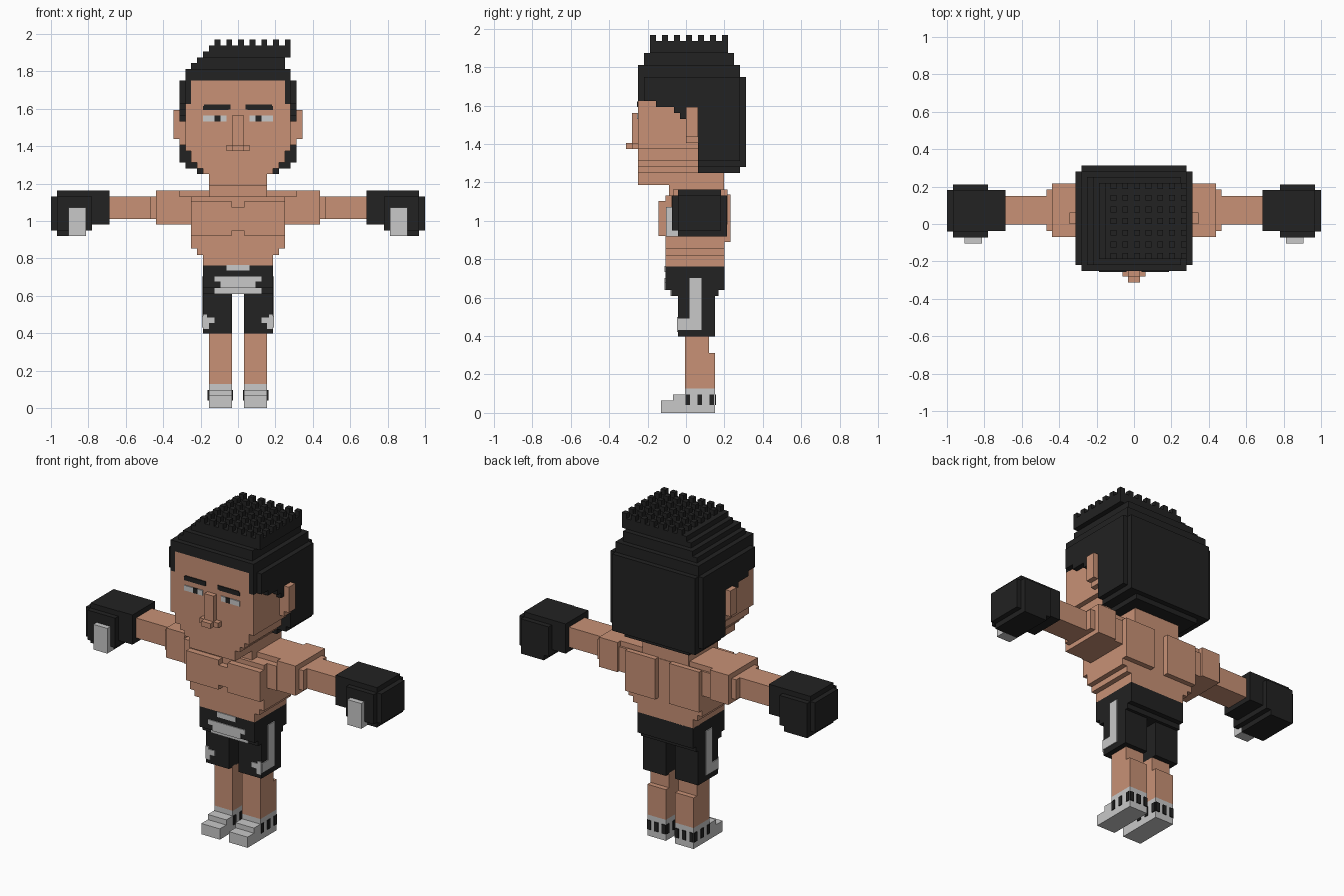
import bpy, bmesh
from mathutils import Matrix, Vector

if "Cube" in bpy.data.objects:
    bpy.data.objects.remove(bpy.data.objects["Cube"])

U = 1 / 32      # one block
T = 0.18        # painted plate thickness in blocks (under 0.006 units)


def material(name, r, g, b):
    m = bpy.data.materials.new(name)
    m.diffuse_color = (r, g, b, 1)
    m.use_nodes = True
    m.node_tree.nodes["Principled BSDF"].inputs["Base Color"].default_value = m.diffuse_color
    return m


SKIN = material("skin", 0.58, 0.285, 0.18)
BLACK = material("black", 0.016, 0.016, 0.016)
LIGHT = material("light_grey", 0.58, 0.58, 0.58)


def part(name, mat, boxes, mirror=False):
    """One object from boxes (x0, x1, y0, y1, z0, z1) in blocks; mirror repeats them at -x."""
    bm = bmesh.new()
    if mirror:
        boxes = boxes + [(-b[1], -b[0]) + tuple(b[2:]) for b in boxes]
    for x0, x1, y0, y1, z0, z1 in boxes:
        centre = Vector((x0 + x1, y0 + y1, z0 + z1)) * U / 2
        size = Vector((x1 - x0, y1 - y0, z1 - z0)) * U
        bmesh.ops.create_cube(bm, size=1, matrix=Matrix.Translation(centre) @ Matrix.Diagonal(size).to_4x4())
    me = bpy.data.meshes.new(name)
    bm.to_mesh(me)
    bm.free()
    me.materials.append(mat)
    ob = bpy.data.objects.new(name, me)
    bpy.context.collection.objects.link(ob)
    return ob


# Head: face narrows towards the chin
part("face", SKIN, [
    (-8, 8, -8, 2, 52, 56), (-9, 9, -8, 2, 44, 52), (-8, 8, -8, 2, 42, 44),
    (-7, 7, -8, 2, 41, 42), (-6, 6, -8, 2, 40, 41), (-5, 5, -8, 2, 38, 40)])
part("nose", SKIN, [(-1, 1, -9, -8, 44, 50), (-2, 2, -9, -8, 44, 45), (-1, 1, -10, -9, 44, 45)])
part("ears", SKIN, [(9, 11, 0, 2, 46, 51), (9, 10, 0, 2, 45, 46)], True)
part("eyebrows", BLACK, [(1.3, 5.8, -8 - T, -8, 51.1, 51.9), (1.6, 6, -8 - T, -8, 51, 51.7)], True)
part("eye_whites", LIGHT, [(2, 3, -8 - T, -8, 49, 50), (4, 6, -8 - T, -8, 49, 50)], True)
part("pupils", BLACK, [(3, 4, -8 - T, -8, 49, 50)], True)

# Hair: back shell, sides and a stepped top swept to one side
part("hair_back", BLACK, [
    (-7, 7, 2, 9, 40, 41), (-9, 9, 2, 9, 41, 42),
    (-10, 10, 2, 9, 42, 56), (-9, 9, 2, 10, 41, 56)])
part("hair_sides", BLACK, [
    (8, 9, -8, -7, 52, 56), (8, 10, -7, 2, 52, 56), (9, 10, -5, 2, 51, 52),
    (9, 10, -2, 0, 50, 51), (9, 10, -1, 0, 49, 50)], True)
part("hair_top", BLACK, [
    (-9, 9, -8, 9, 56, 58), (-8, 8, -7, 8, 58, 59), (-7, 8, -7, 8, 59, 60),
    (-6, 9, -6, 7, 60, 61), (-5, 9, -6, 7, 61, 62)])
part("hair_spikes", BLACK, [
    (-4 + 2 * i, -3 + 2 * i, -6 + 2 * j, -5 + 2 * j, 62, 63)
    for i in range(7) for j in range(7)])

# Torso
part("neck", SKIN, [(-5, 5, -2.8, 6.3, 36, 40)])
part("torso", SKIN, [
    (-10, 10, -2.4, 6.4, 31.4, 36.2), (-8, 8, -3.4, 6.4, 27.3, 36.2),
    (-7, 7, -3.4, 6.4, 26.2, 27.3), (-6, 6, -3.4, 6.4, 24.4, 26.2)])
part("chest_muscles", SKIN, [(1, 8, -4.6, -3.4, 29.5, 35.3)], True)
part("breastbone", SKIN, [(-1, 1, -4.6, -3.4, 30.4, 34.3)])
part("back_muscles", SKIN, [(1.5, 8, 6.4, 7.4, 28.5, 36.4)], True)

# Arms and gloves
part("shoulders", SKIN, [
    (5, 10, -1.2, 6, 31.4, 37.2), (10, 14, -2.2, 6.9, 31.4, 37.2),
    (14, 15, -1.2, 5.9, 32.3, 36.2)], True)
part("arms", SKIN, [(9, 22.5, -0.1, 4.8, 32.3, 36.2)], True)
part("glove_cuffs", BLACK, [(22, 26, -1.2, 5.8, 31.4, 37.2)], True)
part("gloves", BLACK, [
    (25, 31, -2.3, 6.8, 30.4, 36.2), (25, 31, -1.3, 5.8, 30.4, 37.2),
    (26, 31, -1.3, 6.8, 29.4, 31), (31, 32, -1.3, 5.8, 30.4, 36.2)], True)
part("glove_thumbs", LIGHT, [(26, 29, -3.3, -1.3, 29.38, 34.3)], True)

# Shorts with painted patches
part("shorts", BLACK, [(-6, 6, -3.4, 6.4, 20.5, 24.5), (-6, 6, -2.4, 5.4, 19.5, 20.5)])
part("shorts_legs", BLACK, [(1, 6, -1.3, 4.8, 12.7, 19.5)], True)
F = -3.4
part("waist_patches", LIGHT, [
    (-2, 2, F - T, F, 23.5, 24.5), (-4, 4, F - T, F, 21.6, 22.5),
    (-3, 3, F - T, F, 20.5, 21.6), (-4, 4, -2.4 - T, -2.4, 19.5, 20.5)])
part("leg_patches", LIGHT, [
    (4, 6, -1.3 - T, -1.3, 14.5, 15.5), (5, 6, -1.3 - T, -1.3, 13.5, 14.5),
    (5.3, 6, -1.3 - T, -1.3, 15.5, 16)], True)
part("side_stripes", LIGHT, [
    (6, 6 + T, 0.6, 2.6, 15.7, 22.5), (6, 6 + T, -1.3, 2.6, 13.8, 15.7)], True)

# Legs and shoes
part("legs", SKIN, [(1, 5, -0.2, 3.8, 10, 12.9), (1, 5, -0.2, 4.8, 4.1, 10)], True)
part("shoes", LIGHT, [
    (1, 5, -0.2, 4.8, 0, 4.1), (1, 5, -2.2, -0.2, 0, 3.1), (1, 5, -4.2, -2.2, 0, 2.1)], True)
spots = []
for y in (-0.2, 1.8, 3.8):
    for x in (1 - T, 5):
        spots += [(x, x + T, y + 0.1, y + 0.9, 1.3, 3.1)]
for x in (1, 2.6, 4.2):
    spots += [(x, x + 0.8, 4.8, 4.8 + T, 1.3, 3.1)]
part("shoe_spots", BLACK, spots, True)
